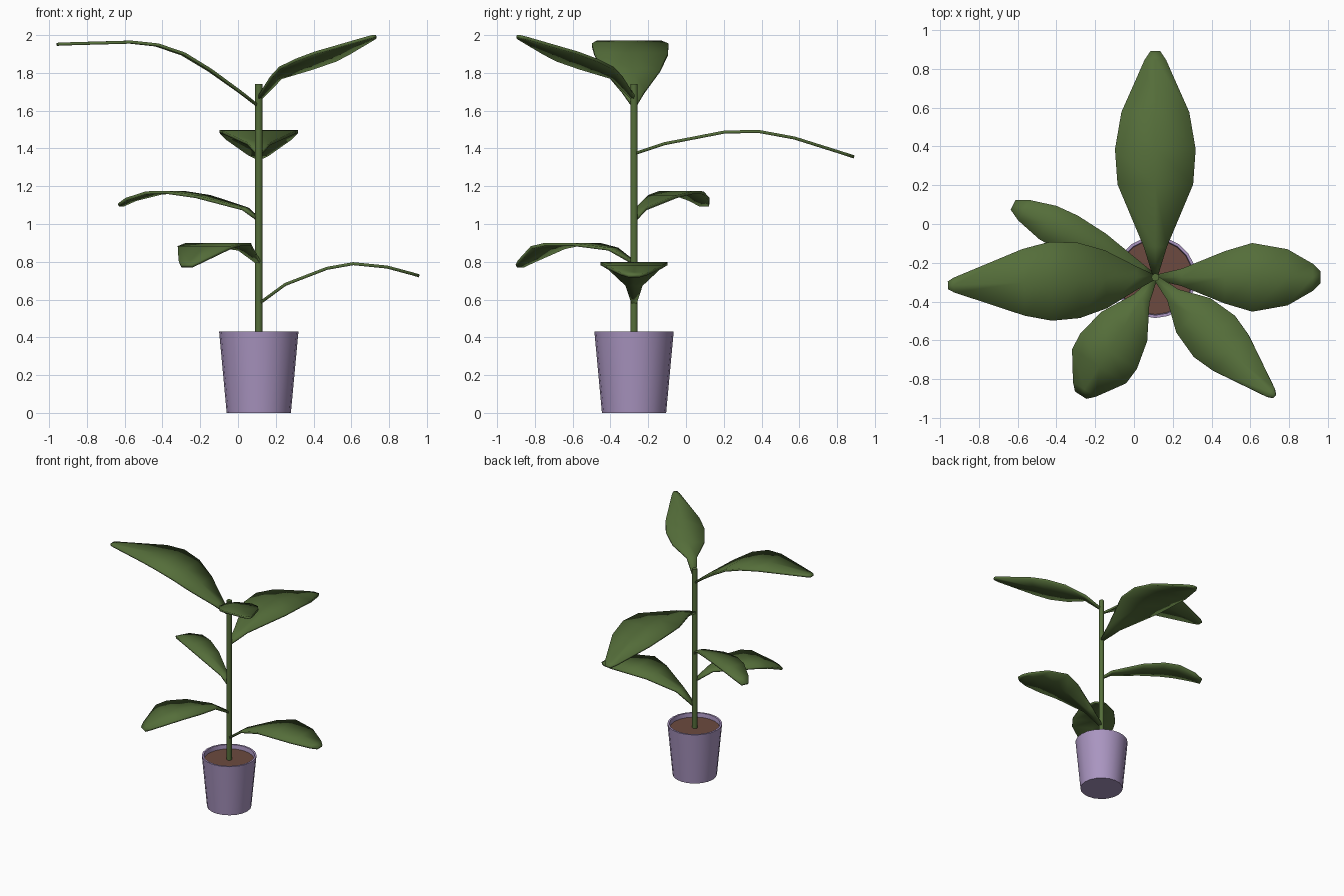
import bpy, bmesh, math

if "Cube" in bpy.data.objects:
    bpy.data.objects.remove(bpy.data.objects["Cube"])

CX, CY = 0.11, -0.275   # plant axis


def material(name, rgb):
    m = bpy.data.materials.new(name)
    m.diffuse_color = (*rgb, 1)
    m.use_nodes = True
    m.node_tree.nodes["Principled BSDF"].inputs["Base Color"].default_value = m.diffuse_color
    return m


GREEN = material("leaf green", (0.090, 0.155, 0.042))
LILAC = material("lilac pot", (0.40, 0.30, 0.53))
BROWN = material("soil brown", (0.15, 0.068, 0.050))


def finish(name, bm, mat, angle=40):
    bmesh.ops.recalc_face_normals(bm, faces=bm.faces)
    me = bpy.data.meshes.new(name)
    bm.to_mesh(me)
    bm.free()
    me.materials.append(mat)
    ob = bpy.data.objects.new(name, me)
    bpy.context.collection.objects.link(ob)
    bpy.context.view_layer.objects.active = ob
    ob.select_set(True)
    bpy.ops.object.shade_smooth_by_angle(angle=math.radians(angle))
    ob.select_set(False)
    return ob


def lathe(name, profile, mat, n):
    """Rings of (radius, z) around the plant axis, capped at both ends."""
    bm = bmesh.new()
    rings = [[bm.verts.new((CX + r * math.cos(2 * math.pi * i / n),
                            CY + r * math.sin(2 * math.pi * i / n), z))
              for i in range(n)] for r, z in profile]
    for a, b in zip(rings, rings[1:]):
        for i in range(n):
            j = (i + 1) % n
            bm.faces.new((a[i], a[j], b[j], b[i]))
    bm.faces.new(rings[0])
    bm.faces.new(rings[-1])
    return finish(name, bm, mat)


def leaf(name, degrees, stations):
    """Arched blade; stations are (distance from stem, height, half width)."""
    a = math.radians(degrees)
    c, s = math.cos(a), math.sin(a)
    bm = bmesh.new()
    rows = [[bm.verts.new((CX + d * c - k * w * s, CY + d * s + k * w * c, z))
             for k in (-1, 0, 1)] for d, z, w in stations]
    for p, q in zip(rows, rows[1:]):
        for i in (0, 1):
            bm.faces.new((p[i], q[i], q[i + 1], p[i + 1]))
    ob = finish(name, bm, GREEN)
    mod = ob.modifiers.new("thickness", 'SOLIDIFY')
    mod.thickness = 0.016
    mod.offset = 0


# Pot, soil and stem
lathe("pot", [(0.17, 0), (0.21, 0.43), (0.195, 0.43), (0.19, 0.38)], LILAC, 20)
lathe("soil", [(0.185, 0.375), (0.193, 0.395)], BROWN, 20)
lathe("stem", [(0.02, 0.38), (0.02, 1.742)], GREEN, 10)

# Leaves, from the lowest to the highest
leaf("leaf_right", 0, [
    (0.01, 0.585, 0.014), (0.14, 0.68, 0.045), (0.36, 0.765, 0.135),
    (0.50, 0.79, 0.177), (0.68, 0.772, 0.145), (0.81, 0.737, 0.07), (0.85, 0.725, 0.03)])
leaf("leaf_front_left", 237.7, [
    (0.01, 0.80, 0.014), (0.13, 0.867, 0.045), (0.30, 0.892, 0.14),
    (0.45, 0.892, 0.172), (0.54, 0.875, 0.165), (0.68, 0.80, 0.07), (0.715, 0.777, 0.035)])
leaf("leaf_back_left", 153, [
    (0.01, 1.03, 0.014), (0.08, 1.08, 0.03), (0.33, 1.145, 0.085),
    (0.50, 1.168, 0.102), (0.62, 1.165, 0.097), (0.76, 1.13, 0.06), (0.82, 1.10, 0.028)])
leaf("leaf_back", 90, [
    (0.01, 1.375, 0.014), (0.16, 1.425, 0.06), (0.48, 1.487, 0.195), (0.66, 1.49, 0.208),
    (0.85, 1.455, 0.175), (1.12, 1.37, 0.055), (1.165, 1.355, 0.025)])
leaf("leaf_left", 182.2, [
    (0.01, 1.63, 0.014), (0.10, 1.70, 0.06), (0.26, 1.815, 0.15), (0.40, 1.90, 0.195),
    (0.54, 1.948, 0.203), (0.68, 1.963, 0.172), (1.04, 1.953, 0.038), (1.07, 1.951, 0.02)])
leaf("leaf_front_right", -45, [
    (0.01, 1.67, 0.014), (0.13, 1.775, 0.04), (0.28, 1.825, 0.125), (0.43, 1.868, 0.15),
    (0.55, 1.905, 0.13), (0.84, 1.985, 0.03), (0.868, 1.993, 0.012)])
